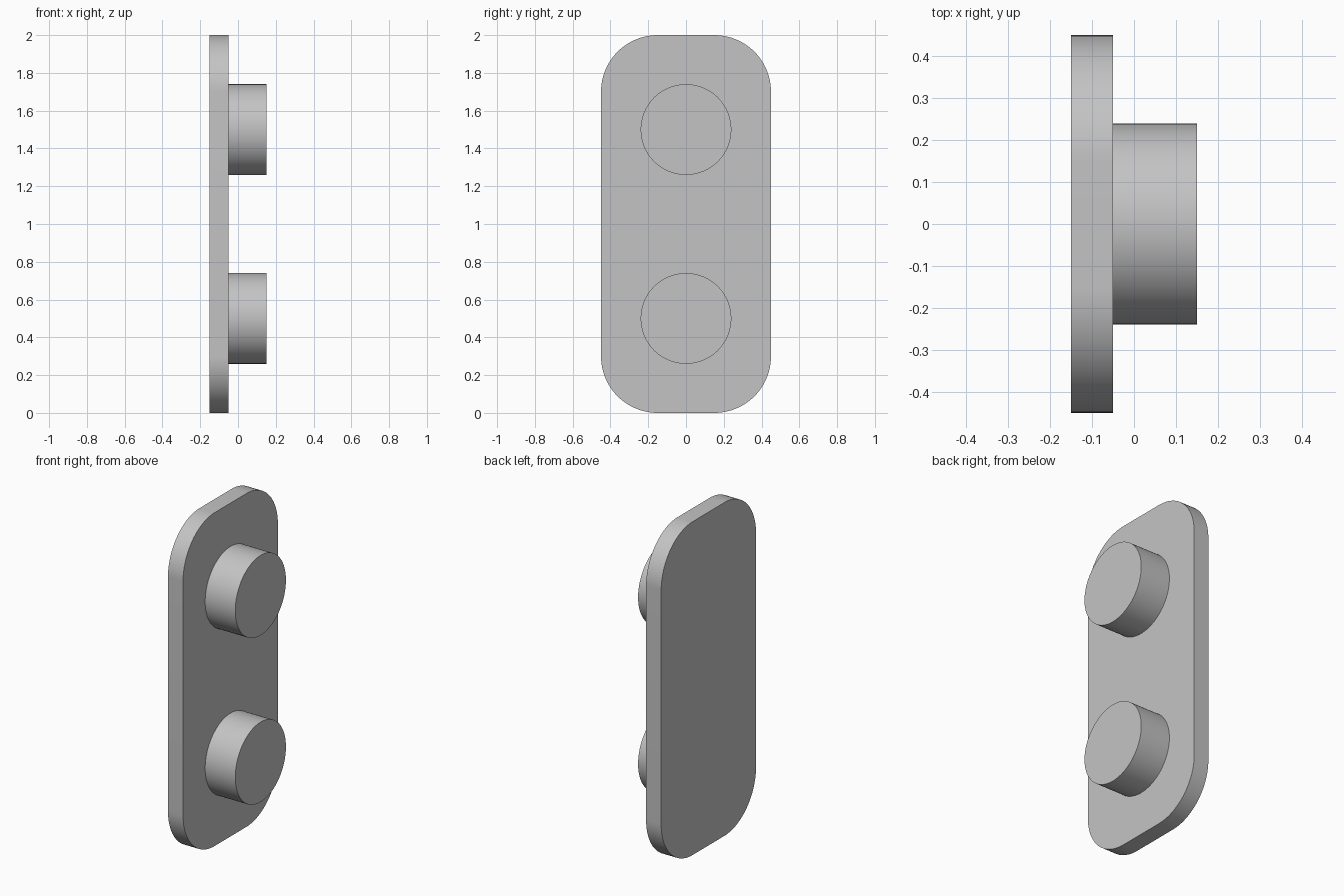
import bpy
import bmesh
import math

cube = bpy.data.objects.get("Cube")
if cube:
    bpy.data.objects.remove(cube, do_unlink=True)

GREY = (0.55, 0.55, 0.55, 1.0)
grey = bpy.data.materials.new("plain_grey")
grey.use_nodes = True
grey.diffuse_color = GREY
grey.node_tree.nodes["Principled BSDF"].inputs["Base Color"].default_value = GREY


def arc(cy, cz, radius, start, sweep, steps):
    """Points along an arc in the YZ plane, both ends included."""
    return [(cy + radius * math.cos(start + sweep * i / steps),
             cz + radius * math.sin(start + sweep * i / steps))
            for i in range(steps + 1)]


def extrude_outline(name, outline, x_min, x_max):
    """Solid made by extruding a YZ outline along x."""
    bm = bmesh.new()
    base = bm.faces.new([bm.verts.new((x_min, y, z)) for y, z in outline])
    result = bmesh.ops.extrude_face_region(bm, geom=[base], use_keep_orig=True)
    top = [v for v in result["geom"] if isinstance(v, bmesh.types.BMVert)]
    bmesh.ops.translate(bm, verts=top, vec=(x_max - x_min, 0, 0))
    bmesh.ops.recalc_face_normals(bm, faces=bm.faces[:])
    mesh = bpy.data.meshes.new(name)
    bm.to_mesh(mesh)
    bm.free()
    mesh.materials.append(grey)
    obj = bpy.data.objects.new(name, mesh)
    bpy.context.collection.objects.link(obj)
    bpy.ops.object.select_all(action='DESELECT')
    obj.select_set(True)
    bpy.context.view_layer.objects.active = obj
    bpy.ops.object.shade_smooth_by_angle(angle=math.radians(30))
    return obj


# Upright plate with rounded corners
HALF_WIDTH, HEIGHT, CORNER = 0.45, 2.0, 0.3
inner = HALF_WIDTH - CORNER
centres = [(inner, HEIGHT - CORNER), (-inner, HEIGHT - CORNER),
           (-inner, CORNER), (inner, CORNER)]
plate_outline = []
for i, (cy, cz) in enumerate(centres):
    plate_outline += arc(cy, cz, CORNER, i * math.pi / 2, math.pi / 2, 24)
extrude_outline("plate", plate_outline, -0.15, -0.05)

# Two round pegs standing out from the plate
for name, z in (("lower_peg", 0.5), ("upper_peg", 1.5)):
    circle = arc(0, z, 0.24, 0, math.tau, 96)[:-1]
    extrude_outline(name, circle, -0.05, 0.15)
